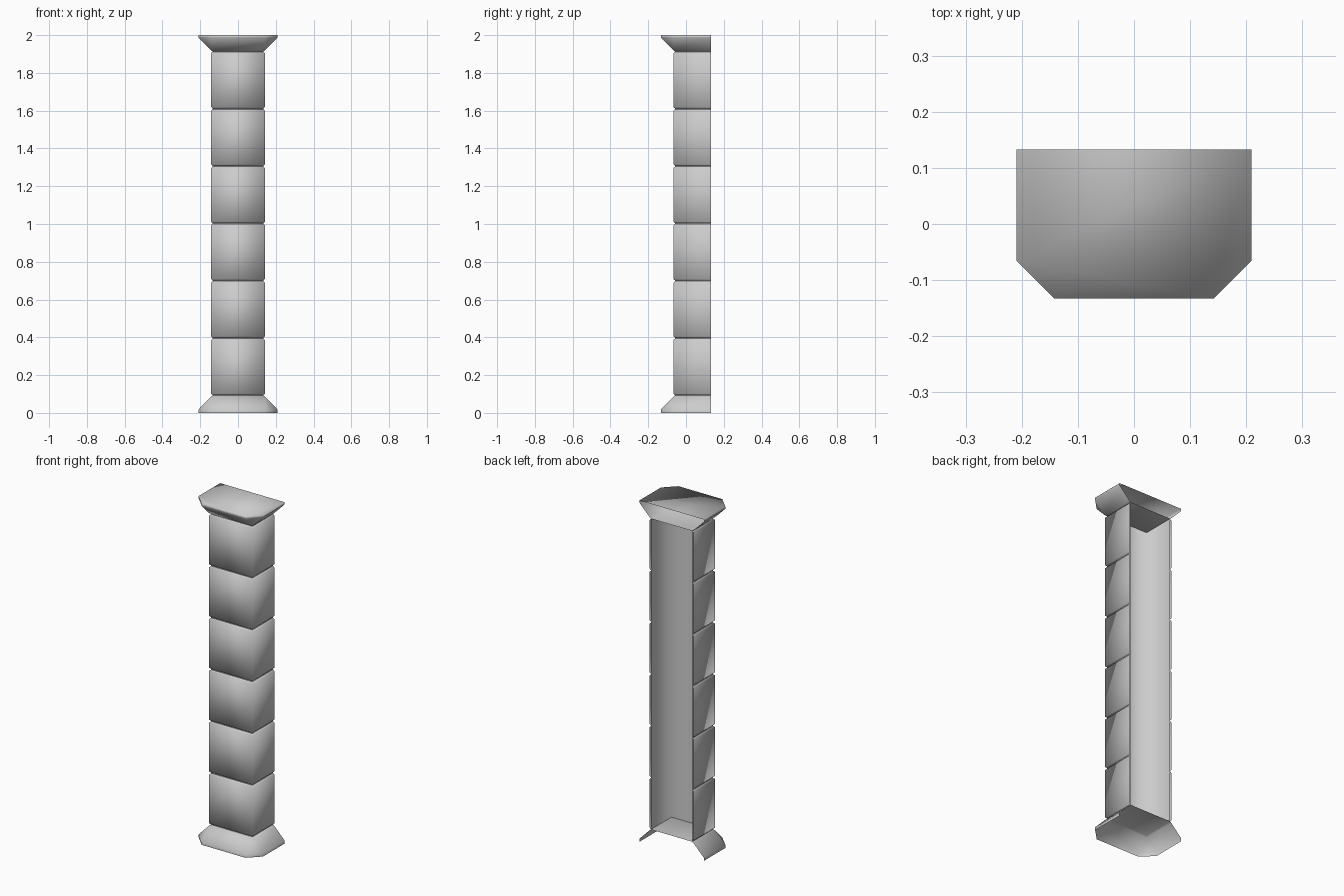
import bpy, bmesh

if "Cube" in bpy.data.objects:
    bpy.data.objects.remove(bpy.data.objects["Cube"])

BACK = 0.133      # open back plane of the half column
W, F = 0.142, -0.066   # half width and front plane of the blocks
FLARE = 0.067     # how far base and capital spread
H = 0.3035        # block height
Z0 = 0.092        # top of the base
INSET = 0.008     # groove depth


def ring(z, inset=0.0, flare=0.0):
    """U-shaped outline open at the back; flaring cuts the front corners."""
    w, f = W - inset, F + inset
    right = [(w, f - flare), (w + flare, f), (w + flare, BACK)]
    left = [(-x, y) for x, y in reversed(right)]
    return [(x, y, z) for x, y in left + right]


def shell(name, rings, cap_first=False, cap_last=False):
    """Skin a stack of outlines, optionally closing the ends."""
    bm = bmesh.new()
    rows = [[bm.verts.new(p) for p in r] for r in rings]
    for a, b in zip(rows, rows[1:]):
        for i in range(len(a) - 1):
            bm.faces.new((a[i], a[i + 1], b[i + 1], b[i]))
    if cap_first:
        bm.faces.new(rows[0][::-1])
    if cap_last:
        bm.faces.new(rows[-1])
    bmesh.ops.remove_doubles(bm, verts=bm.verts[:], dist=1e-5)
    bmesh.ops.dissolve_degenerate(bm, edges=bm.edges[:], dist=1e-5)
    for face in bm.faces:
        face.smooth = True
    me = bpy.data.meshes.new(name)
    bm.to_mesh(me)
    bm.free()
    ob = bpy.data.objects.new(name, me)
    bpy.context.collection.objects.link(ob)
    return ob


# Base: short lip, flared skirt, closed top, open underneath
shell("base", [ring(0, 0, FLARE), ring(0.018, 0, FLARE),
               ring(Z0 - 0.006), ring(Z0, INSET)], cap_last=True)

# Capital: mirrored flare with flat top slab
top = 2.0
shell("capital", [ring(Z0 + 6 * H, INSET), ring(Z0 + 6 * H + 0.006),
                  ring(top - 0.013, 0, FLARE), ring(top, 0, FLARE)],
      cap_first=True, cap_last=True)

# Plain inner wall of the shaft
shell("shaft_core", [ring(Z0, INSET), ring(Z0 + 6 * H, INSET)])

# Six stacked blocks with bevelled joints
for i in range(6):
    z = Z0 + i * H
    shell(f"shaft_block_{i + 1}", [ring(z + 0.002, INSET), ring(z + 0.009),
                                   ring(z + H - 0.009), ring(z + H - 0.002, INSET)])
